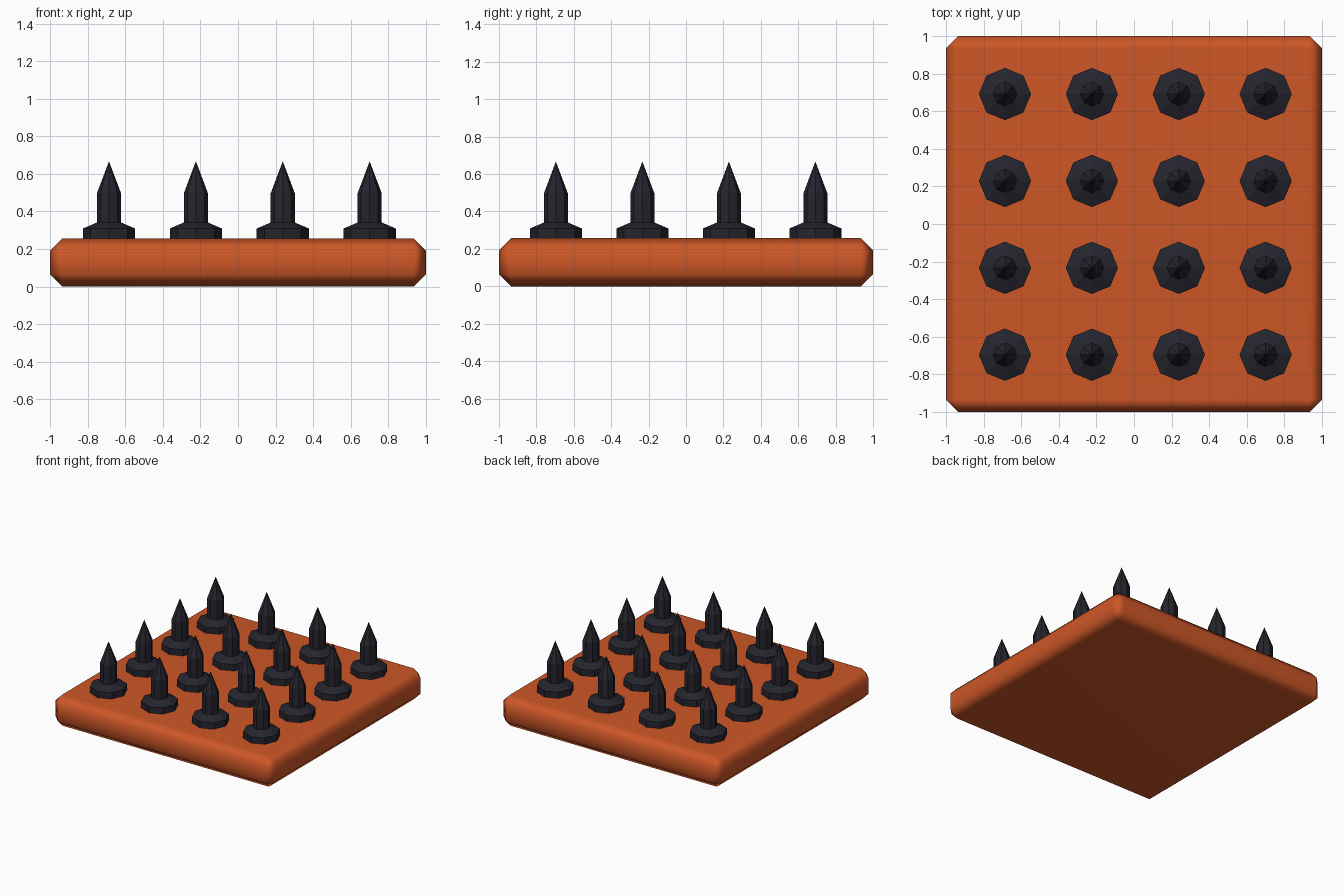
import bpy, bmesh, math

cube = bpy.data.objects.get("Cube")
if cube:
    bpy.data.objects.remove(cube, do_unlink=True)


def material(name, color):
    mat = bpy.data.materials.new(name)
    mat.use_nodes = True
    mat.diffuse_color = color
    mat.node_tree.nodes["Principled BSDF"].inputs["Base Color"].default_value = color
    return mat


def add_object(name, bm, mat):
    bmesh.ops.recalc_face_normals(bm, faces=bm.faces)
    mesh = bpy.data.meshes.new(name)
    bm.to_mesh(mesh)
    bm.free()
    mesh.materials.append(mat)
    obj = bpy.data.objects.new(name, mesh)
    bpy.context.collection.objects.link(obj)
    return obj


orange = material("burnt orange", (0.61, 0.095, 0.02, 1))
dark = material("dark metal", (0.018, 0.018, 0.027, 1))

# Base slab with softly shaded chamfers
HEIGHT = 0.257
bm = bmesh.new()
bmesh.ops.create_cube(bm, size=1)
bmesh.ops.scale(bm, vec=(2, 2, HEIGHT), verts=bm.verts)
bmesh.ops.translate(bm, vec=(0, 0, HEIGHT / 2), verts=bm.verts)
bmesh.ops.bevel(bm, geom=bm.edges[:], offset=0.065, segments=1, affect='EDGES')
for face in bm.faces:
    face.smooth = True
base = add_object("base_slab", bm, orange)
base.modifiers.new("soft_chamfers", 'WEIGHTED_NORMAL').mode = 'FACE_AREA'

# Spike: flanged foot, shaft and point, as one octagonal profile
SIDES = 8
PROFILE = [(0.139, 0.25), (0.139, 0.309), (0.064, 0.341), (0.064, 0.497)]
bm = bmesh.new()
rings = []
for radius, z in PROFILE:
    angles = [math.tau * i / SIDES for i in range(SIDES)]
    rings.append([bm.verts.new((radius * math.cos(a), radius * math.sin(a), z)) for a in angles])
tip = bm.verts.new((0, 0, 0.667))
bm.faces.new(rings[0])
for i in range(SIDES):
    j = (i + 1) % SIDES
    for low, high in zip(rings, rings[1:]):
        bm.faces.new((low[i], low[j], high[j], high[i]))
    bm.faces.new((rings[-1][i], rings[-1][j], tip))
spike = add_object("spike", bm, dark)

# Four by four grid of spikes sharing one mesh
SPACING = 0.4625
for row in range(4):
    for col in range(4):
        obj = spike if row == col == 0 else bpy.data.objects.new("spike", spike.data)
        if obj is not spike:
            bpy.context.collection.objects.link(obj)
        obj.location = ((col - 1.5) * SPACING + 0.007, (row - 1.5) * SPACING - 0.002, 0)
